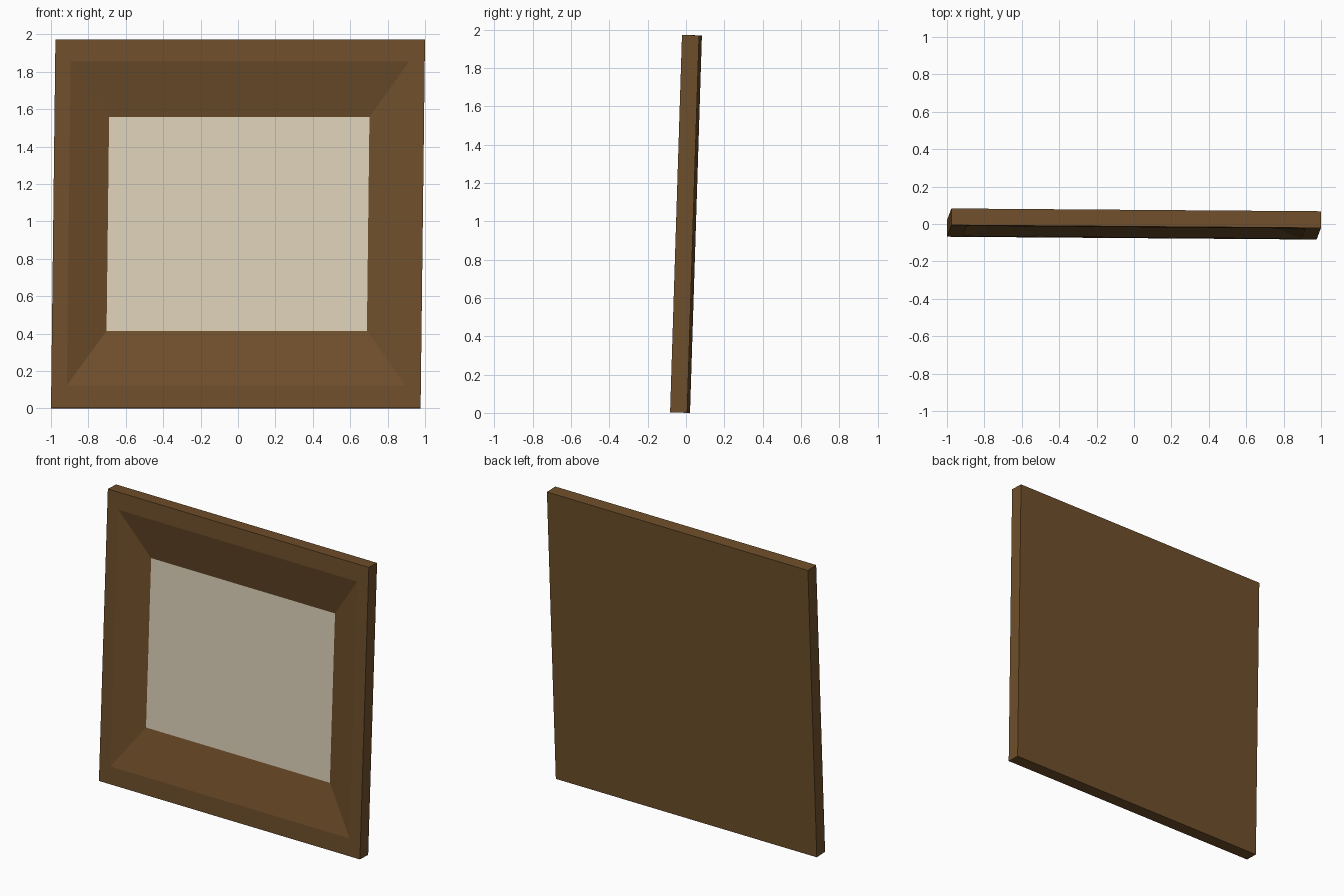
import bpy
import bmesh
from mathutils import Matrix

if "Cube" in bpy.data.objects:
    bpy.data.objects.remove(bpy.data.objects["Cube"])

# Slight backward lean, sideways skew and turn shared by both parts
POSE = Matrix((
    (1.0, 0.0, 0.012, 0.0),
    (-0.0076, 1.0, 0.0315, 0.0),
    (0.0, -0.035, 1.0, 0.9866),
    (0.0, 0.0, 0.0, 1.0),
))


def material(name, color):
    mat = bpy.data.materials.new(name)
    mat.diffuse_color = (*color, 1.0)
    mat.use_nodes = True
    mat.node_tree.nodes["Principled BSDF"].inputs["Base Color"].default_value = mat.diffuse_color
    return mat


def ring(bm, half_w, z_low, z_high, y):
    corners = ((-half_w, z_low), (half_w, z_low), (half_w, z_high), (-half_w, z_high))
    return [bm.verts.new((x, y, z)) for x, z in corners]


def finish(bm, name, mat):
    bm.transform(POSE)
    mesh = bpy.data.meshes.new(name)
    bm.to_mesh(mesh)
    bm.free()
    mesh.materials.append(mat)
    obj = bpy.data.objects.new(name, mesh)
    bpy.context.collection.objects.link(obj)


FRONT, BACK, RECESS = -0.0445, 0.0445, 0.027
OPENING = (0.696, -0.571, 0.572)

# Frame: back panel, outer sides, flat rim and slope down to the picture
bm = bmesh.new()
rings = [
    ring(bm, 0.988, -0.985, 0.985, BACK),
    ring(bm, 0.988, -0.985, 0.985, FRONT),
    ring(bm, 0.905, -0.865, 0.867, FRONT),
    ring(bm, *OPENING, RECESS),
]
bm.faces.new(rings[0][::-1])
for a, b in zip(rings, rings[1:]):
    for i in range(4):
        j = (i + 1) % 4
        bm.faces.new((a[i], a[j], b[j], b[i]))
finish(bm, "frame", material("brown_wood", (0.159, 0.078, 0.024)))

# Blank picture panel filling the opening
bm = bmesh.new()
bm.faces.new(ring(bm, *OPENING, RECESS))
finish(bm, "picture_panel", material("cream_canvas", (0.73, 0.645, 0.49)))
